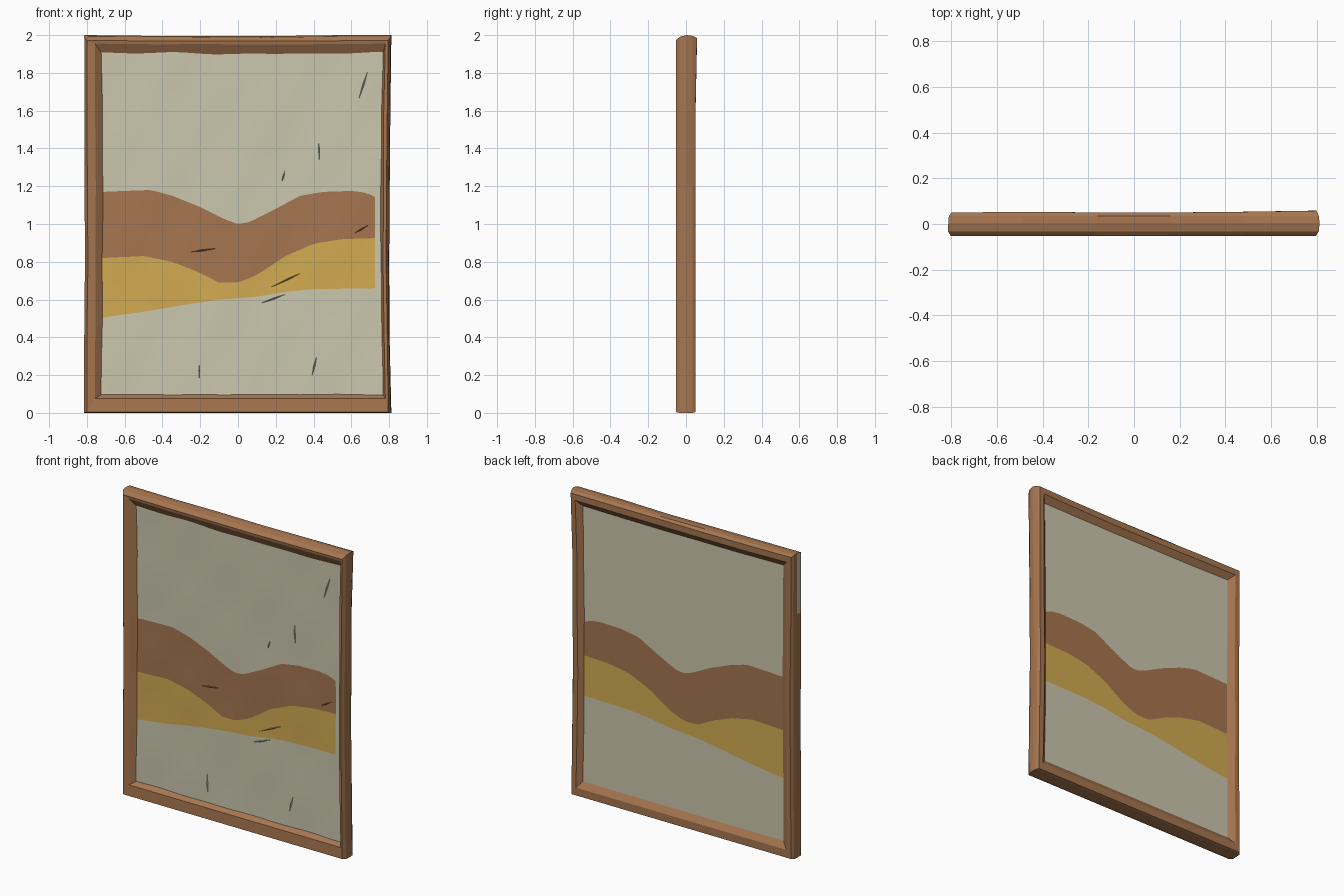
import bpy, bmesh, math, random

random.seed(4)
cube = bpy.data.objects.get("Cube")
if cube:
    bpy.data.objects.remove(cube, do_unlink=True)


def material(name, srgb):
    col = [((c / 255 + 0.055) / 1.055) ** 2.4 for c in srgb] + [1.0]
    m = bpy.data.materials.new(name)
    m.use_nodes = True
    m.diffuse_color = col
    bsdf = next(n for n in m.node_tree.nodes if n.type == 'BSDF_PRINCIPLED')
    bsdf.inputs["Base Color"].default_value = col
    bsdf.inputs["Roughness"].default_value = 0.9
    return m


MATS = [material("cream canvas", (203, 199, 174)),
        material("warm brown", (166, 118, 80)),
        material("ochre yellow", (211, 171, 82))]
CREAM, BROWN, OCHRE = 0, 1, 2


def finish(name, bm, smooth=False):
    me = bpy.data.meshes.new(name)
    bm.to_mesh(me)
    bm.free()
    for m in MATS:
        me.materials.append(m)
    ob = bpy.data.objects.new(name, me)
    bpy.context.collection.objects.link(ob)
    if smooth:
        for p in me.polygons:
            p.use_smooth = True
    return ob


def lerp_curve(pts, x):
    if x <= pts[0][0]:
        return pts[0][1]
    for (xa, za), (xb, zb) in zip(pts, pts[1:]):
        if x <= xb:
            return za + (zb - za) * (x - xa) / (xb - xa)
    return pts[-1][1]


# Painted hill outlines
HILL_TOP = [(-.72, 1.17), (-.6, 1.175), (-.46, 1.18), (-.35, 1.15), (-.2, 1.09),
            (-.06, 1.02), (0, 1.0), (.06, 1.01), (.2, 1.08), (.33, 1.15),
            (.45, 1.17), (.6, 1.175), (.68, 1.165), (.73, 1.14)]
FIELD_TOP = [(-.72, .82), (-.5, .83), (-.35, .80), (-.22, .75), (-.1, .69),
             (0, .69), (.1, .73), (.25, .83), (.4, .895), (.55, .92), (.72, .925)]
FIELD_BOTTOM = [(-.72, .505), (-.5, .535), (-.3, .57), (-.1, .60), (.1, .615),
                (.25, .64), (.4, .655), (.72, .66)]
BANDS = [(CREAM, 6), (OCHRE, 4), (BROWN, 4), (CREAM, 10)]   # colour, rows


def levels(x):
    return [.085] + [lerp_curve(c, x) for c in (FIELD_BOTTOM, FIELD_TOP, HILL_TOP)] + [1.92]


def ripple(x, z):
    return (.0018 * math.sin(9 * x + 4 * z) * math.sin(7 * z - 3 * x)
            + .0012 * math.sin(17 * x - 11 * z))


def canvas(name, y, back):
    """Sheet whose rows follow the painted outlines; the front is rippled."""
    bm = bmesh.new()
    xs = [-.745 + 1.47 * i / 48 for i in range(49)] + [.75, .775]
    columns = []
    for x in xs:
        lv = levels(x)
        zs = [lv[0]]
        for b, (_, rows) in enumerate(BANDS):
            zs += [lv[b] + (lv[b + 1] - lv[b]) * k / rows for k in range(1, rows + 1)]
        columns.append([bm.verts.new((x, y + (0 if back else ripple(x, z)), z)) for z in zs])
    row_mats = [m for m, rows in BANDS for _ in range(rows)]
    for i in range(len(xs) - 1):
        a, b = columns[i], columns[i + 1]
        for j, m in enumerate(row_mats):
            quad = [a[j], b[j], b[j + 1], a[j + 1]]
            f = bm.faces.new(quad[::-1] if back else quad)
            # unpainted strip along one front edge
            f.material_index = CREAM if (not back and xs[i] > .72) else m
    return finish(name, bm, True)


canvas("front_canvas", -.022, False)
canvas("back_canvas", .024, True)

# Small folds standing out of the front canvas: x, z, length, angle
FOLDS = [(.665, 1.74, .18, 72), (.24, 1.25, .07, 75), (-.19, .86, .16, 8),
         (.27, .71, .22, 25), (.19, .605, .17, 20), (.405, .25, .12, 76),
         (.65, .97, .10, 30), (-.205, .22, .14, 92), (.43, 1.38, .14, 92)]
bm = bmesh.new()
for x, z, length, deg in FOLDS:
    ux, uz = math.cos(math.radians(deg)), math.sin(math.radians(deg))
    w = .005 if deg < 90 else .003
    y = -.021 + ripple(x, z)

    def at(u, v, dy):
        return bm.verts.new((x + u * ux - v * uz, y + dy, z + u * uz + v * ux))
    h = length / 2
    rim = [at(-h, 0, 0), at(0, -w, 0), at(h, 0, 0), at(0, w, 0)]
    peak = at(0, w * .6, -.008)
    lv = levels(x)
    band = sum(z > t for t in lv[1:4])
    for k in range(4):
        f = bm.faces.new((rim[k], rim[(k + 1) % 4], peak))
        f.material_index = BANDS[band][0]
finish("canvas_folds", bm)

# Hand-carved frame: rectangular rings around the profile: x0, x1, z0, z1, y
RINGS = [(-.812, .812, 0, 2.0, .005),        # outer middle
         (-.814, .808, 0, 1.992, -.032),     # outer front
         (-.800, .795, .004, 1.972, -.053),  # front edge
         (-.758, .780, .075, 1.955, -.050),  # front inner lip
         (-.718, .766, .100, 1.900, -.018),  # meets front canvas
         (-.718, .728, .100, 1.900, .020),   # meets back canvas
         (-.765, .765, .055, 1.945, .050),   # back inner lip
         (-.798, .798, .004, 1.985, .050),   # back edge
         (-.810, .808, 0, 1.996, .034)]      # outer back
STEPS = 5
bm = bmesh.new()
loops = []
for r, (x0, x1, z0, z1, y) in enumerate(RINGS):
    corners = [(x0, z0), (x1, z0), (x1, z1), (x0, z1)]
    loop = []
    for s in range(4):
        (xa, za), (xb, zb) = corners[s], corners[(s + 1) % 4]
        for k in range(STEPS):
            t = k / STEPS
            x, z = xa + (xb - xa) * t, za + (zb - za) * t
            bow = math.sin(math.pi * t)
            jitter = random.uniform(-.003, .003) if k else 0
            if s == 1:                       # one upright bows inward
                x += -.012 * bow + jitter
            elif s == 3:
                x += .004 * bow + jitter
            elif s == 2:
                z += -.004 * bow + jitter
            dy = .008 * (1 - bow) if (y > .04 and s == 2) else 0
            loop.append(bm.verts.new((x, y + dy, z)))
    loops.append(loop)
n = 4 * STEPS
for r in range(len(RINGS)):
    a, b = loops[r], loops[(r + 1) % len(RINGS)]
    for i in range(n):
        f = bm.faces.new((a[i], a[(i + 1) % n], b[(i + 1) % n], b[i]))
        # bare patch at the top of one outer edge
        f.material_index = CREAM if (r == 0 and i == 3 * STEPS) else BROWN
bmesh.ops.recalc_face_normals(bm, faces=bm.faces[:])
finish("wooden_frame", bm)
